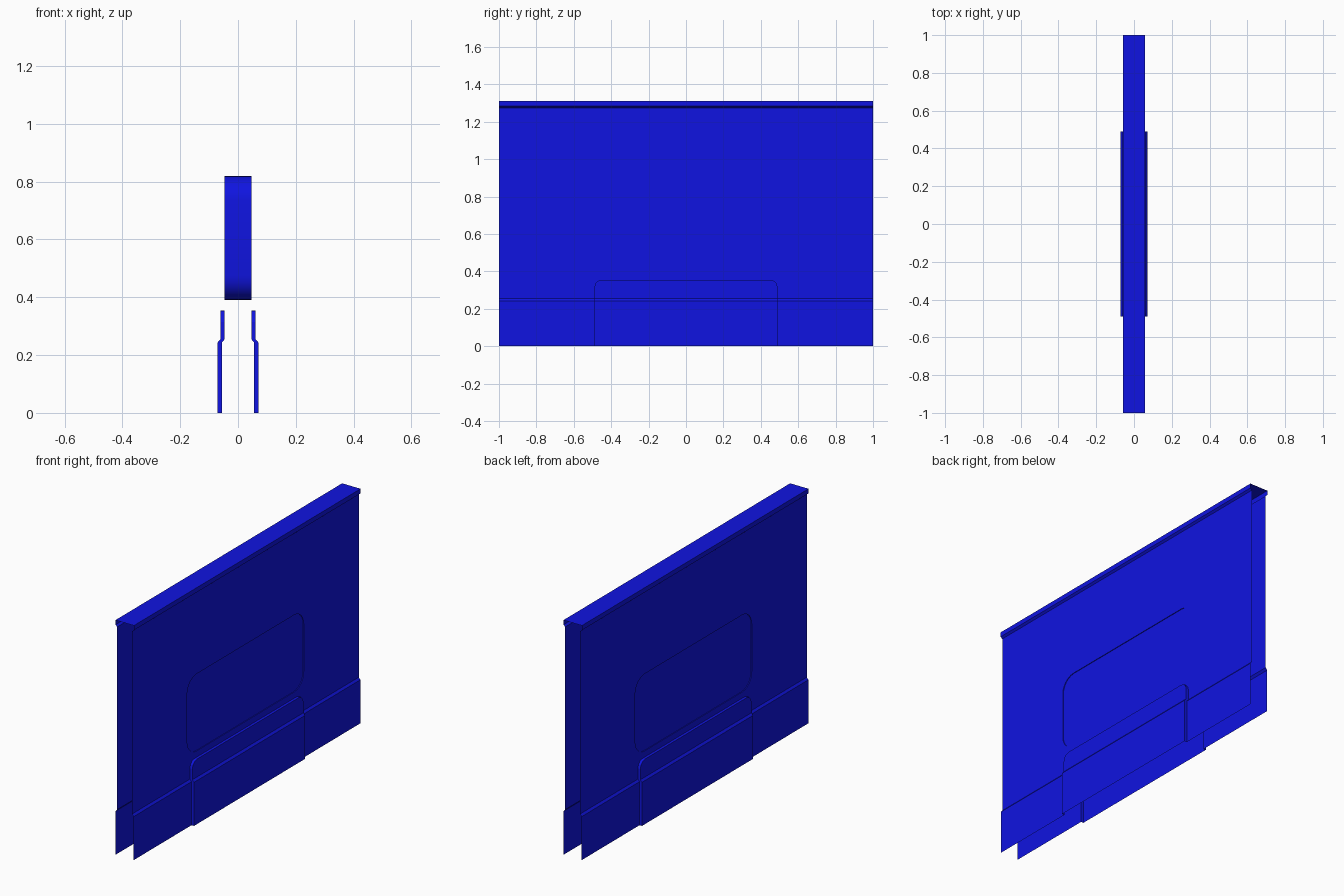
import bpy, bmesh, math

if "Cube" in bpy.data.objects:
    bpy.data.objects.remove(bpy.data.objects["Cube"])

blue = bpy.data.materials.new("blue_paint")
blue.diffuse_color = (0.005, 0.007, 0.75, 1)
blue.use_nodes = True
blue.node_tree.nodes["Principled BSDF"].inputs["Base Color"].default_value = blue.diffuse_color

LEDGE_LO, LEDGE_HI = 0.243, 0.255
SKIRT_X, PANEL_X = 0.056, 0.046
RAISE = 0.015
CAP_Z = 1.275


def base_x(z):
    """Half thickness of the wall at a given height."""
    t = min(max((z - LEDGE_LO) / (LEDGE_HI - LEDGE_LO), 0), 1)
    return SKIRT_X + (PANEL_X - SKIRT_X) * t


def arc(cy, cz, r, a0, a1, n):
    return [(cy + r * math.cos(math.radians(a0 + (a1 - a0) * i / n)),
             cz + r * math.sin(math.radians(a0 + (a1 - a0) * i / n)))
            for i in range(n + 1)]


def flat_fill(loops):
    """Fill y/z outlines (the later ones are holes), cut at the ledge heights."""
    bm = bmesh.new()
    edges = []
    for pts in loops:
        vs = [bm.verts.new((0, y, z)) for y, z in pts]
        edges += [bm.edges.new((vs[i - 1], vs[i])) for i in range(len(vs))]
    bmesh.ops.triangle_fill(bm, use_beauty=True, edges=edges, normal=(1, 0, 0))
    for h in (LEDGE_LO, LEDGE_HI):
        bmesh.ops.bisect_plane(bm, geom=bm.verts[:] + bm.edges[:] + bm.faces[:],
                               plane_co=(0, 0, h), plane_no=(0, 0, 1))
    bm.normal_update()
    bmesh.ops.reverse_faces(bm, faces=[f for f in bm.faces if f.normal.x < 0])
    return bm


def rim(bm, skip_floor):
    """Extrude the open border and return the new vertices."""
    border = [e for e in bm.edges if e.is_boundary
              and not (skip_floor and all(v.co.z < 1e-4 for v in e.verts))]
    geom = bmesh.ops.extrude_edge_only(bm, edges=border)["geom"]
    return [g for g in geom if isinstance(g, bmesh.types.BMVert)]


def finish(name, bm):
    """Turn a bmesh into an object mirrored across x."""
    me = bpy.data.meshes.new(name)
    bm.to_mesh(me)
    bm.free()
    me.materials.append(blue)
    ob = bpy.data.objects.new(name, me)
    bpy.context.collection.objects.link(ob)
    mod = ob.modifiers.new("mirror", "MIRROR")
    mod.use_axis[0] = True
    mod.merge_threshold = 0.0001
    return ob


# Shared outlines: arched base plate and rounded inset
plate = ([(0.49, 0)] + arc(0.45, 0.315, 0.04, 0, 90, 3)
         + arc(-0.45, 0.315, 0.04, 90, 180, 3) + [(-0.49, 0)])
W, Z0, Z1, R = 0.515, 0.39, 0.82, 0.085
inset = (arc(W - R, Z1 - R, R, 0, 90, 6) + arc(-W + R, Z1 - R, R, 90, 180, 6)
         + arc(-W + R, Z0 + R, R, 180, 270, 6) + arc(W - R, Z0 + R, R, 270, 360, 6))

# Side sheets with flared skirt
outer = [(1, 0), (1, CAP_Z), (-1, CAP_Z), (-1, 0)] + plate[::-1]
bm = flat_fill([outer, inset])
for v in bm.verts:
    v.co.x = base_x(v.co.z)
finish("side_panels", bm)

# Raised base plates with stepped walls
bm = flat_fill([plate])
walls = rim(bm, True)
for v in bm.verts:
    v.co.x = base_x(v.co.z) + RAISE
for v in walls:
    v.co.x -= RAISE
bmesh.ops.recalc_face_normals(bm, faces=bm.faces)
if sum(f.normal.x for f in bm.faces) < 0:
    bmesh.ops.reverse_faces(bm, faces=bm.faces[:])
finish("base_plates", bm)

# Shallow inset faces
bm = flat_fill([inset])
for v in bm.verts:
    v.co.x = PANEL_X - 0.004
finish("inset_faces", bm)

# Core walls joining the two inset outlines
bm = bmesh.new()
rings = [[bm.verts.new((x, y, z)) for y, z in inset] for x in (0, PANEL_X)]
for i in range(len(inset)):
    bm.faces.new((rings[0][i - 1], rings[0][i], rings[1][i], rings[1][i - 1]))
bmesh.ops.recalc_face_normals(bm, faces=bm.faces)
core = finish("inset_core", bm)
for p in core.data.polygons:
    p.use_smooth = True

# Top cap channel
bm = bmesh.new()
profile = [(PANEL_X, CAP_Z), (0.057, 1.284), (0.057, 1.31), (0, 1.31)]
ends = [[bm.verts.new((x, y, z)) for x, z in profile] for y in (-1, 1)]
for i in range(len(profile) - 1):
    bm.faces.new((ends[0][i + 1], ends[0][i], ends[1][i], ends[1][i + 1]))
bm.normal_update()
if sum(f.normal.x for f in bm.faces) < 0:
    bmesh.ops.reverse_faces(bm, faces=bm.faces[:])
finish("top_cap", bm)
